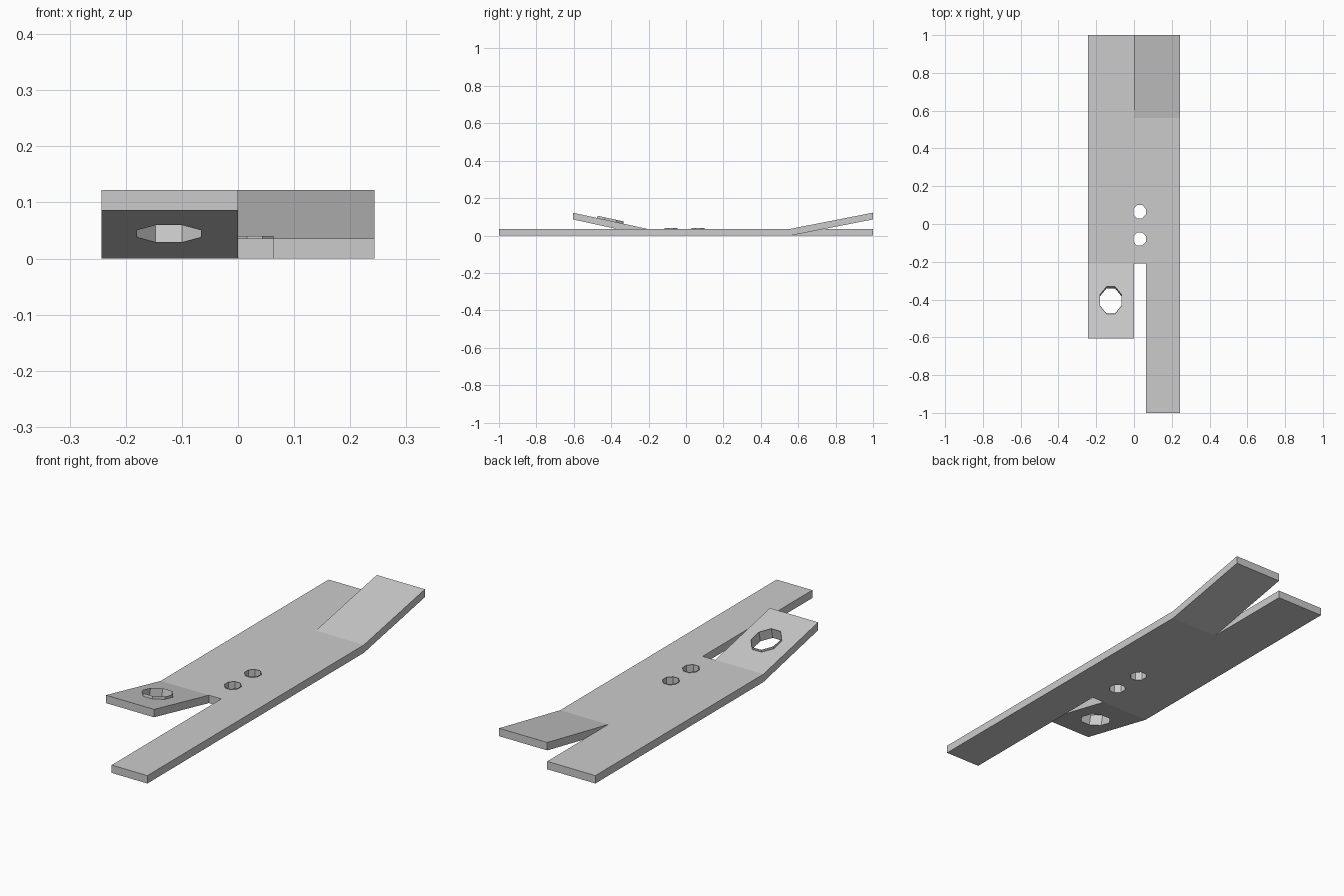
import bpy, bmesh, math
from mathutils import Matrix

if "Cube" in bpy.data.objects:
    bpy.data.objects.remove(bpy.data.objects["Cube"])

T = 0.036          # plate thickness
RISE = 0.086       # lift of the bent ends
W = 0.243          # half width
TILT = math.atan(RISE / 0.395)


def make_object(name, bm):
    mesh = bpy.data.meshes.new(name)
    bm.to_mesh(mesh)
    bm.free()
    ob = bpy.data.objects.new(name, mesh)
    bpy.context.collection.objects.link(ob)
    return ob


def octagon_tube(name, place, rx, ry, z0, z1, capped):
    """Eight-sided tube with flats facing the axes; rx, ry are half extents."""
    bm = bmesh.new()
    c = math.cos(math.pi / 8)
    bmesh.ops.create_cone(bm, cap_ends=capped, segments=8, radius1=1 / c,
                          radius2=1 / c, depth=1,
                          matrix=Matrix.Rotation(math.pi / 8, 4, 'Z'))
    # make sure the flats face the axes
    if max(v.co.x for v in bm.verts) > 1.01:
        bm.transform(Matrix.Rotation(math.pi / 8, 4, 'Z'))
    bm.transform(place @ Matrix.Translation((0, 0, (z0 + z1) / 2))
                 @ Matrix.Diagonal((rx, ry, z1 - z0, 1)))
    return make_object(name, bm)


# plate: flat body plus two bent tabs, thickened straight up
body = [(-W, -.21, 0), (0, -.21, 0), (.063, -.21, 0), (.063, -1, 0), (W, -1, 0),
        (W, .56, 0), (0, .56, 0), (0, 1, 0), (-W, 1, 0)]
front_tab = [(-W, -.605, RISE), (0, -.605, RISE), (0, -.21, 0), (-W, -.21, 0)]
back_tab = [(0, .56, 0), (W, .56, 0), (W, 1, RISE), (0, 1, RISE)]
bm = bmesh.new()
for outline in (body, front_tab, back_tab):
    bm.faces.new([bm.verts.new(p) for p in outline])
bmesh.ops.remove_doubles(bm, verts=bm.verts[:], dist=1e-5)
lower = bm.faces[:]
top = bmesh.ops.extrude_face_region(bm, geom=lower, use_keep_orig=True)['geom']
bmesh.ops.translate(bm, verts=[g for g in top if isinstance(g, bmesh.types.BMVert)],
                    vec=(0, 0, T))
bmesh.ops.recalc_face_normals(bm, faces=bm.faces[:])
plate = make_object("bent_plate", bm)

# holes: position on the top surface, half extents, rim height
tab_z = T + (0.405 - 0.21) * math.tan(TILT)
holes = [
    ("small_hole_back", Matrix.Translation((.03, .065, T)), .033, .035, .004),
    ("small_hole_front", Matrix.Translation((.03, -.08, T)), .033, .035, .004),
    ("tab_hole", Matrix.Translation((-.123, -.405, tab_z))
     @ Matrix.Rotation(-TILT, 4, 'X'), .057, .072, .012),
]
for name, place, rx, ry, rim in holes:
    cutter = octagon_tube(name + "_cutter", place, rx, ry, -.06, .03, True)
    cutter.hide_render = True
    mod = plate.modifiers.new(name, 'BOOLEAN')
    mod.operation = 'DIFFERENCE'
    mod.solver = 'EXACT'
    mod.object = cutter
    bpy.context.view_layer.objects.active = plate
    bpy.ops.object.modifier_apply(modifier=mod.name)
    bpy.data.objects.remove(cutter)
    # thin rim standing slightly proud of the plate
    octagon_tube(name + "_rim", place, rx, ry, 0, rim, False)
